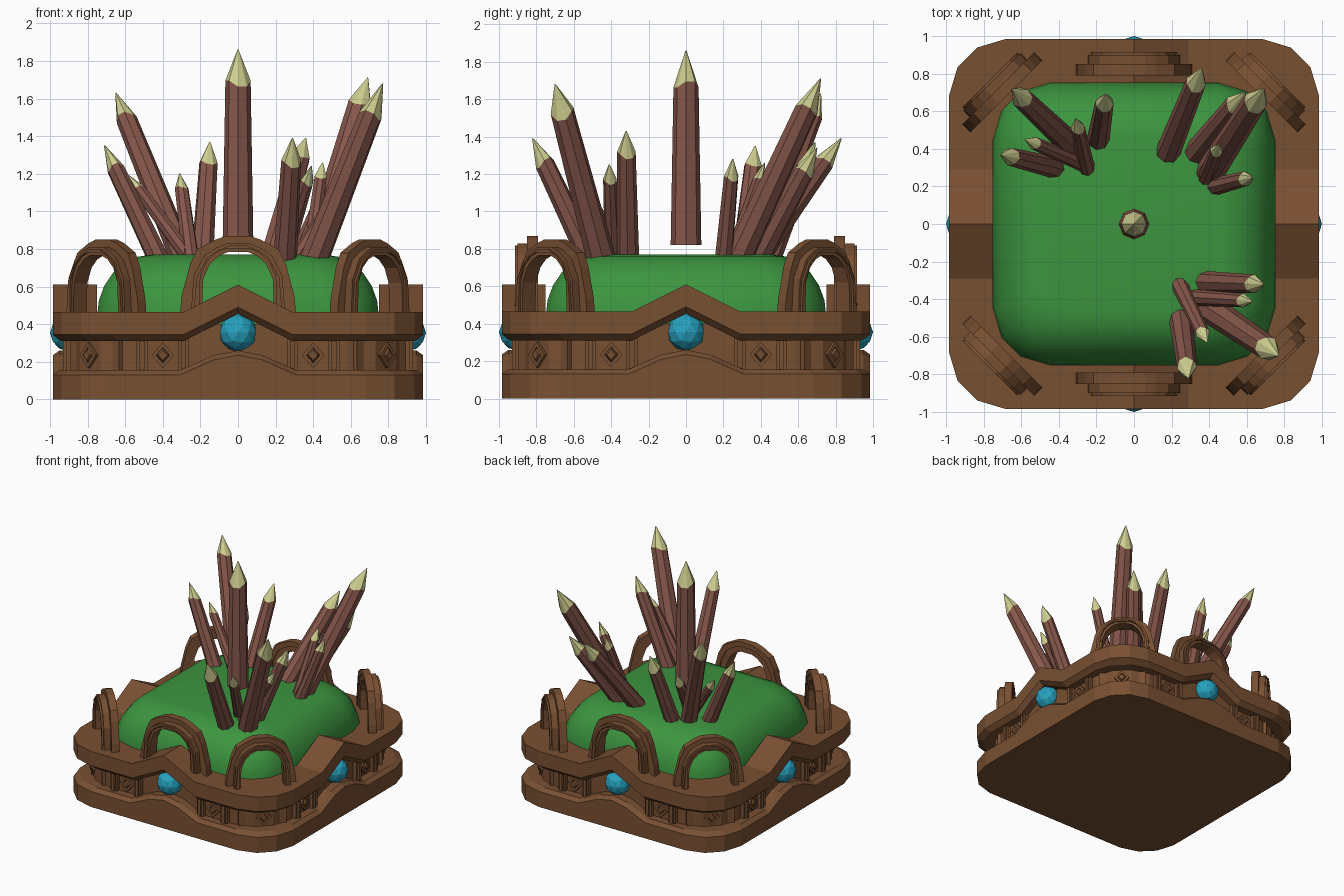
import bpy, bmesh
from math import sin, cos, pi, radians
from mathutils import Matrix, Vector

if "Cube" in bpy.data.objects:
    bpy.data.objects.remove(bpy.data.objects["Cube"])


def material(name, rgb):
    m = bpy.data.materials.new(name)
    m.diffuse_color = (*rgb, 1)
    m.use_nodes = True
    m.node_tree.nodes["Principled BSDF"].inputs["Base Color"].default_value = m.diffuse_color
    return m


WOOD = material("wood", (0.19, 0.08, 0.032))
MOSS = material("green", (0.045, 0.30, 0.05))
BARK = material("bark", (0.24, 0.095, 0.07))
TIP = material("pale_tip", (0.62, 0.62, 0.28))
GEM = material("gem", (0.02, 0.36, 0.52))


def finish(name, bm, mats):
    bmesh.ops.recalc_face_normals(bm, faces=bm.faces[:])
    me = bpy.data.meshes.new(name)
    bm.to_mesh(me)
    bm.free()
    for m in mats:
        me.materials.append(m)
    ob = bpy.data.objects.new(name, me)
    bpy.context.collection.objects.link(ob)
    return ob


def loft(bm, loops, mx=Matrix(), wrap=False, mat=0):
    """Skin a list of closed loops; cap the ends unless it wraps round."""
    vs = [[bm.verts.new(mx @ Vector(p)) for p in lp] for lp in loops]
    n = len(vs[0])
    for a, b in zip(vs, vs[1:] + vs[:1] if wrap else vs[1:]):
        for i in range(n):
            j = (i + 1) % n
            bm.faces.new((a[i], a[j], b[j], b[i])).material_index = mat
    if not wrap:
        for cap in (vs[0], vs[-1]):
            bm.faces.new(cap).material_index = mat


def turn(deg):
    return Matrix.Rotation(radians(deg), 4, 'Z')


def outline(h, z, rise=((0, 0),), cut=0.305):
    """Square with faceted corners; rise = (x, extra z) along each side."""
    c = h - cut
    side = [(-c, -h, z)] + [(x, -h, z + r) for x, r in rise] + [(c, -h, z)]
    side += [(h - cut * .5, -h + cut * .15, z), (h - cut * .15, -h + cut * .5, z)]
    return [turn(90 * k) @ Vector(p) for k in range(4) for p in side]


# lower plinth with a gentle hump on each side
hump = ((-.31, 0), (-.13, .08), (0, .105), (.13, .08), (.31, 0))
flat = tuple((x, 0) for x, _ in hump)
bm = bmesh.new()
loft(bm, [outline(.985, 0, flat), outline(.985, .13, hump),
          outline(.95, .155, hump), outline(.86, .155, hump)])
finish("plinth", bm, [WOOD])

# recessed wall
bm = bmesh.new()
loft(bm, [outline(.885, .12), outline(.885, .40)])
finish("recessed_wall", bm, [WOOD])

# upper rim with a pointed gable on each side
gable = ((-.29, 0), (0, .145), (.29, 0))
bm = bmesh.new()
loft(bm, [outline(.945, .31, gable), outline(.985, .345, gable),
          outline(.985, .465, gable), outline(.75, .465, gable),
          outline(.75, .31, gable)], wrap=True)
finish("upper_rim", bm, [WOOD])

# green cushion
bm = bmesh.new()
loops = [outline(.75, .36, cut=.29)]
for i in range(7):
    a = pi / 2 * i / 6
    loops.append(outline(.46 + .29 * cos(a), .44 + .33 * sin(a), cut=.14 + .15 * cos(a)))
loft(bm, loops)
cushion = finish("green_cushion", bm, [MOSS])
bpy.context.view_layer.objects.active = cushion
cushion.select_set(True)
bpy.ops.object.shade_smooth_by_angle(angle=radians(40))
cushion.select_set(False)

# wall posts and diamond studs, repeated on sides and corners
bm = bmesh.new()


def box(x, y, z, w, d, h, mx):
    loft(bm, [[(x + a * w, y + b * d, zz) for a, b in ((-1, -1), (1, -1), (1, 1), (-1, 1))]
              for zz in (z - h, z + h)], mx)


def diamond(x, y, mx):
    def lozenge(s, yy):
        return [(x - .06 * s, yy, .235), (x, yy, .235 - .068 * s),
                (x + .06 * s, yy, .235), (x, yy, .235 + .068 * s)]
    loft(bm, [lozenge(1, y + .02), lozenge(1, y - .02), lozenge(.6, y - .02),
              lozenge(.6, y - .005), lozenge(.4, y - .03)], mx)


for k in range(4):
    mx = turn(90 * k)
    for s in (-1, 1):
        diamond(.4 * s, -.885, mx)
        for x in (.29, .51):
            box(x * s, -.89, .25, .03, .025, .11, mx)
            box(x * s, -.90, .25, .014, .03, .10, mx)
    mx = turn(90 * k + 45)
    diamond(0, -1.11, mx)
    for s in (-1, 1):
        box(.16 * s, -1.05, .25, .025, .03, .11, mx)
finish("wall_ornaments", bm, [WOOD])

# layered arches: two upright ones, four at the corners
OUTER = [(.31, .44), (.30, .55), (.255, .72), (.215, .80), (.12, .85), (.06, .87)]
MID = [(.25, .44), (.245, .54), (.235, .66), (.18, .765), (.12, .805), (.06, .83)]
INNER = [(.19, .44), (.19, .54), (.185, .64), (.15, .72), (.10, .765), (.05, .785)]


def band(bm, out, inn, y0, y1, mx):
    pairs = list(zip(out, inn))
    st = [(1, o, i) for o, i in pairs] + [(-1, o, i) for o, i in pairs[::-1]]
    loft(bm, [[(s * o[0], y0, o[1]), (s * o[0], y1, o[1]),
               (s * i[0], y1, i[1]), (s * i[0], y0, i[1])] for s, o, i in st], mx)


def arch(name, mx):
    bm = bmesh.new()
    band(bm, OUTER, MID, -.85, -.79, mx)
    band(bm, MID, INNER, -.90, -.80, mx)
    rib = [(x + .015, z + .015) for x, z in INNER]
    rim = [(x - .015, z - .012) for x, z in MID]
    band(bm, rim, rib, -.915, -.88, mx)
    finish(name, bm, [WOOD])


for k, name in enumerate(("front_arch", "back_arch")):
    arch(name, turn(180 * k))
for k in range(4):
    arch(f"corner_arch_{k + 1}", turn(45 + 90 * k) @ Matrix.Translation((0, -.17, -.02))
         @ Matrix.Diagonal((.88, 1, 1, 1)))

# blue gems, one per side
for k in range(4):
    bm = bmesh.new()
    bmesh.ops.create_icosphere(bm, subdivisions=2, radius=.1,
                               matrix=turn(90 * k) @ Matrix.Translation((0, -.9, .355)))
    finish(f"gem_{k + 1}", bm, [GEM])


# pointed stakes: base x, y, z, tip x, y, z, radius
STAKES = [
    (0, 0, .82, 0, 0, 1.86, .082),
    (-.29, .38, .74, -.65, .72, 1.63, .068), (-.42, .30, .74, -.71, .37, 1.35, .058),
    (-.25, .31, .74, -.58, .45, 1.19, .042), (-.25, .29, .74, -.31, .56, 1.20, .045),
    (-.19, .45, .75, -.15, .69, 1.37, .06),
    (.40, .27, .73, .69, .72, 1.71, .078), (.18, .38, .75, .36, .83, 1.39, .066),
    (.38, .24, .74, .45, .42, 1.26, .042), (.43, .20, .74, .63, .25, 1.28, .048),
    (.33, .38, .74, .59, .70, 1.34, .066),
    (.38, -.31, .74, .69, -.32, 1.43, .06), (.31, -.39, .74, .63, -.41, 1.25, .044),
    (.40, -.45, .73, .77, -.70, 1.68, .078), (.24, -.32, .74, .39, -.63, 1.24, .045),
    (.25, -.51, .74, .29, -.82, 1.39, .064)]
N = 8
for k, s in enumerate(STAKES):
    base, tip, r = Vector(s[:3]), Vector(s[3:6]), s[6]
    axis = tip - base
    mx = Matrix.Translation(base) @ axis.to_track_quat('Z', 'Y').to_matrix().to_4x4()
    length = axis.length

    def circle(rad, z, jag=0):
        return [(rad * cos(2 * pi * i / N), rad * sin(2 * pi * i / N),
                 z + jag * (-1) ** (i // 2)) for i in range(N)]
    neck = circle(r * .82, length - 2.2 * r, .2 * r)
    bm = bmesh.new()
    loft(bm, [circle(r, 0), neck], mx)
    loft(bm, [neck, circle(.003, length)], mx, mat=1)
    finish(f"stake_{k + 1}", bm, [BARK, TIP])
